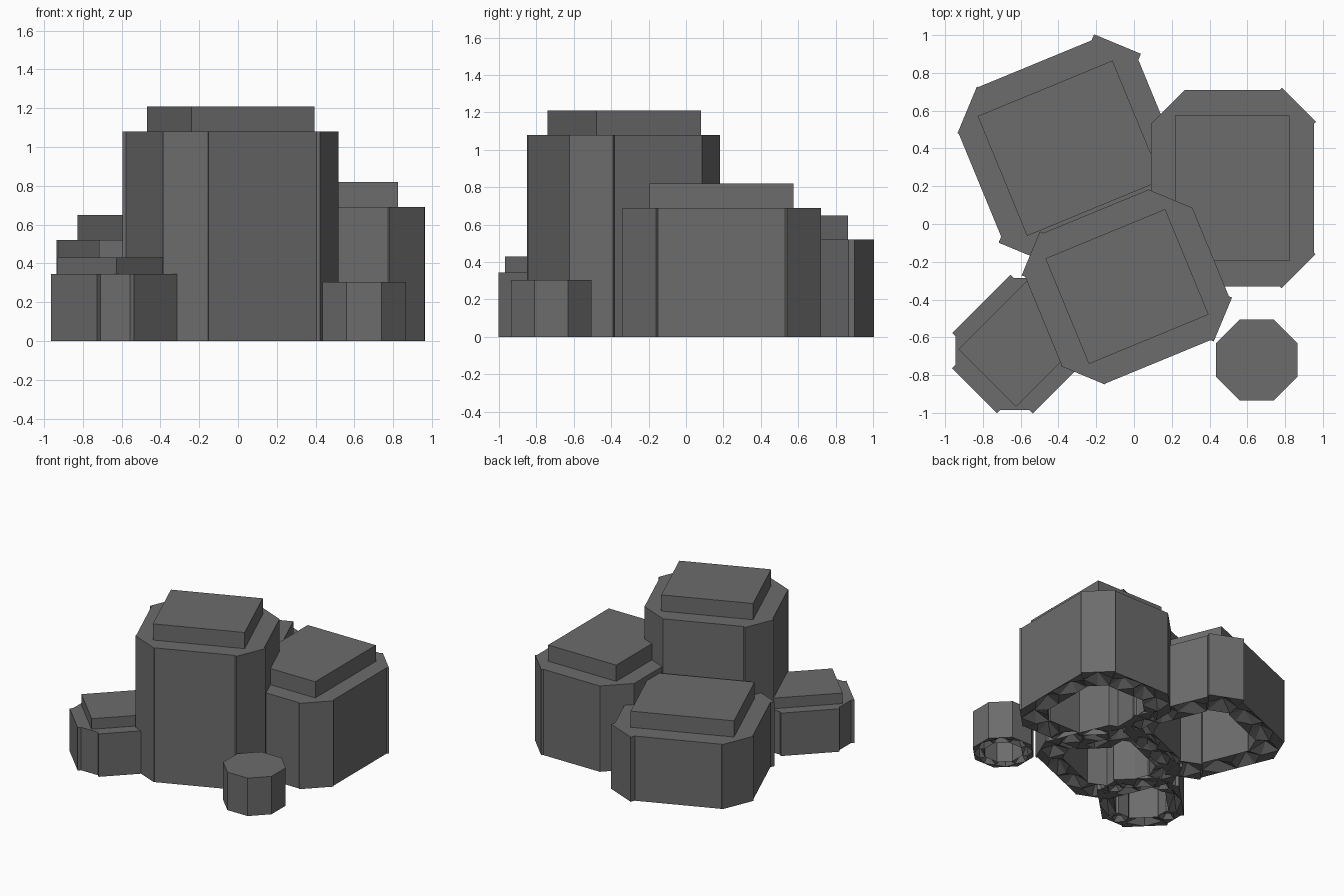
import bpy, bmesh
from math import radians
from mathutils import Matrix, Vector

cube = bpy.data.objects.get("Cube")
if cube:
    bpy.data.objects.remove(cube, do_unlink=True)

stone = bpy.data.materials.new("dark_grey_stone")
stone.use_nodes = True
grey = (0.15, 0.15, 0.154, 1)
stone.diffuse_color = grey
bsdf = next(n for n in stone.node_tree.nodes if n.type == 'BSDF_PRINCIPLED')
bsdf.inputs["Base Color"].default_value = grey
bsdf.inputs["Roughness"].default_value = 0.9


def outline(a, b, c, push):
    """Chamfered rectangle; sides listed in push step outwards."""
    base = [Vector(p) for p in (
        (a, b - c), (a - c, b), (c - a, b), (-a, b - c),
        (-a, c - b), (c - a, -b), (a - c, -b), (a, c - b))]
    pts = []
    for i, p in enumerate(base):
        q = base[(i + 1) % 8]
        d = (q - p).normalized()
        shift = Vector((d.y, -d.x)) * push.get(i, 0)
        for r in (p + shift, q + shift):
            if not pts or (r - pts[-1]).length > 1e-4:
                pts.append(r)
    if (pts[0] - pts[-1]).length < 1e-4:
        pts.pop()
    return pts


def bridge(bm, low, high):
    for i in range(len(low)):
        j = (i + 1) % len(low)
        bm.faces.new((low[i], low[j], high[j], high[i]))


def add_hollow(bm, pts, top):
    """Broken rim under the base, then the walls of the hollow inside."""
    rim = []
    for i, p in enumerate(pts):
        q = pts[(i + 1) % len(pts)]
        steps = 2 * max(1, round((q - p).length / 0.3))
        rim += [p.lerp(q, k / steps) for k in range(steps)]

    def ring(scale, z, rise=0):
        return [bm.verts.new((p.x * scale, p.y * scale, z + rise * (i % 2)))
                for i, p in enumerate(rim)]

    outer, middle, inner = ring(1, 0), ring(0.82, 0, 0.06), ring(0.64, 0)
    bridge(bm, middle, outer)
    bridge(bm, inner, middle)
    bmesh.ops.triangulate(bm, faces=[f for f in bm.faces if f.verts[0] in middle + inner])
    bridge(bm, ring(0.64, top), inner)


def prism(name, pts, z0, z1, centre, angle, hollow=False):
    """Upright column with a flat top, open or hollowed from below."""
    bm = bmesh.new()
    low = [bm.verts.new((p.x, p.y, z0)) for p in pts]
    high = [bm.verts.new((p.x, p.y, z1)) for p in pts]
    bridge(bm, low, high)
    bm.faces.new(high)
    if hollow:
        add_hollow(bm, pts, z1 - 0.01)
    bm.transform(Matrix.Translation((*centre, 0)) @ Matrix.Rotation(radians(angle), 4, 'Z'))
    mesh = bpy.data.meshes.new(name)
    bm.to_mesh(mesh)
    bm.free()
    mesh.materials.append(stone)
    bpy.context.collection.objects.link(bpy.data.objects.new(name, mesh))


# name, centre, angle, half size, chamfer, height, cap half size, cap top, pushed sides
rocks = [
    ("tall_rock", (-.037, -.331), 22.4, (.479, .431), .178, 1.08, (.343, .302), 1.21,
     {2: .02, 4: .006, 6: .018}),
    ("right_rock", (.521, .19), 0, (.431, .52), .18, .69, (.303, .385), .82,
     {0: .016, 4: .01, 6: .014}),
    ("back_rock", (-.34, .401), 22.4, (.514, .484), .19, .52, (.386, .343), .65,
     {0: .035, 2: .008, 4: .035, 6: .02}),
    ("low_rock", (-.597, -.635), 45, (.325, .275), .107, .345, (.255, .215), .43,
     {1: .025, 3: .025, 5: .028, 7: .025}),
    ("pebble", (.65, -.72), 0, (.215, .215), .125, .305, None, 0, {}),
]

for name, centre, angle, half, chamfer, top, cap, cap_top, push in rocks:
    prism(name, outline(*half, chamfer, push), 0, top, centre, angle, hollow=True)
    if cap:
        w, d = cap
        corners = [Vector(p) for p in ((w, d), (-w, d), (-w, -d), (w, -d))]
        prism(name + "_cap", corners, top, cap_top, centre, angle)
